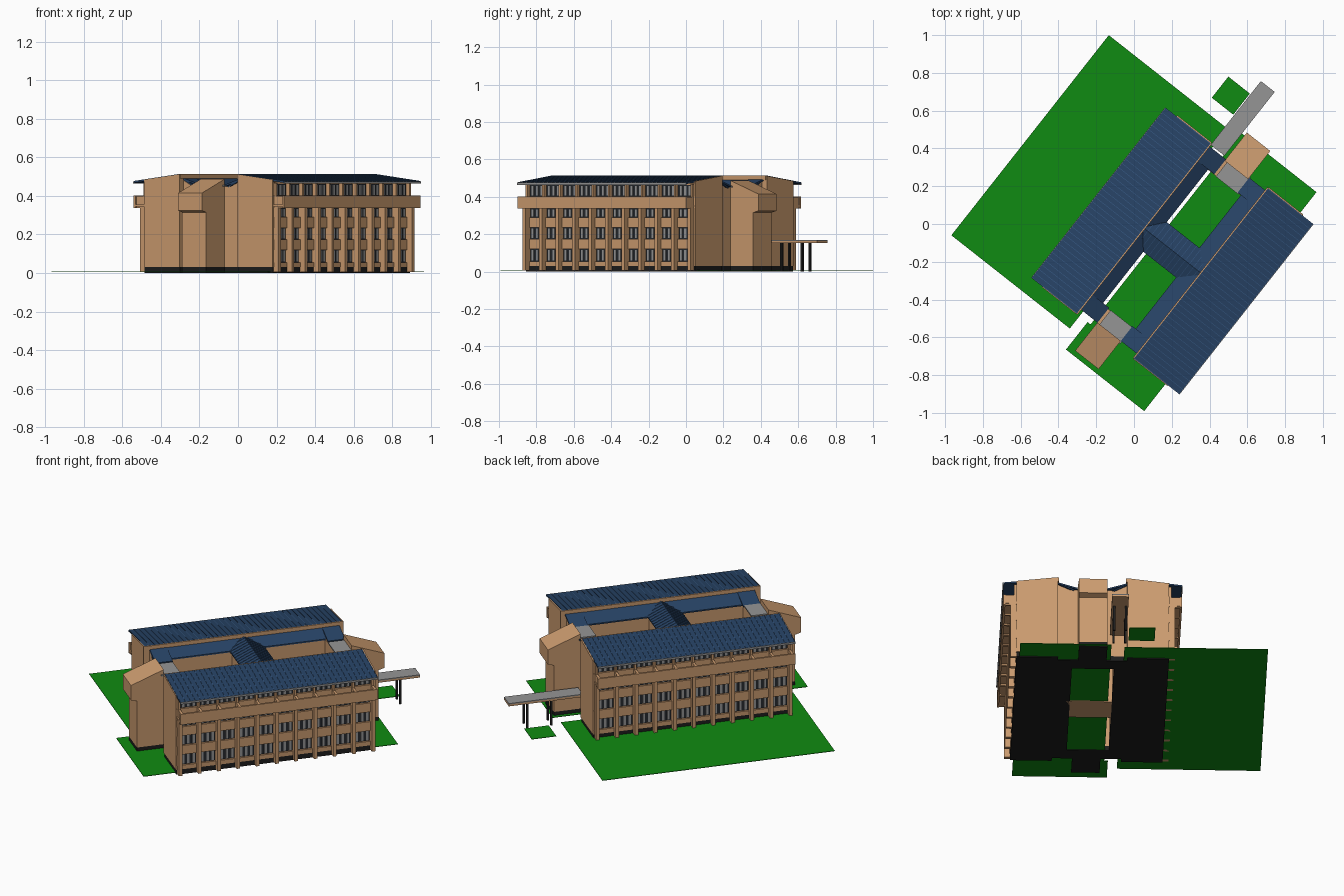
import bpy, bmesh, math
from mathutils import Matrix

if "Cube" in bpy.data.objects:
    bpy.data.objects.remove(bpy.data.objects["Cube"])

# The whole site is turned: local x runs across the wings, local y along them
TURN = Matrix.Rotation(math.radians(-38.2), 4, 'Z')
CX, CY = 0.248, 0.015          # centre of the building in local axes
B0, B1 = -0.56, 0.59           # ends of the long wings


def mat(name, rgb):
    m = bpy.data.materials.new(name)
    m.diffuse_color = (*rgb, 1)
    m.use_nodes = True
    m.node_tree.nodes["Principled BSDF"].inputs["Base Color"].default_value = m.diffuse_color
    return m


TAN = mat("tan_wall", (0.60, 0.33, 0.16))
BLUE = mat("blue_roof", (0.02, 0.055, 0.13))
SEAM = mat("seam_blue", (0.04, 0.11, 0.25))
GREEN = mat("grass", (0.005, 0.26, 0.006))
DARK = mat("dark_base", (0.012, 0.012, 0.012))
GLASS = mat("dark_glass", (0.02, 0.024, 0.03))
GREY = mat("grey", (0.30, 0.30, 0.30))


class Part:
    """Collects boxes and prisms, then becomes one object."""

    def __init__(self, name, material, side=1):
        self.name, self.material, self.side = name, material, side
        self.bm = bmesh.new()

    def mx(self, x):
        return x if self.side > 0 else 2 * CX - x

    def prism(self, profile, y0, y1):        # (x, z) profile along y
        self.loft([(x, y0, z) for x, z in profile], [(x, y1, z) for x, z in profile])

    def cross_prism(self, profile, x0, x1):  # (y, z) profile along x
        self.loft([(x0, y, z) for y, z in profile], [(x1, y, z) for y, z in profile])

    def loft(self, a, b):
        va = [self.bm.verts.new((self.mx(x), y, z)) for x, y, z in a]
        vb = [self.bm.verts.new((self.mx(x), y, z)) for x, y, z in b]
        n = len(va)
        self.bm.faces.new(va)
        self.bm.faces.new(vb[::-1])
        for i in range(n):
            j = (i + 1) % n
            self.bm.faces.new((va[j], va[i], vb[i], vb[j]))

    def box(self, x0, x1, y0, y1, z0, z1):
        self.prism([(x0, z0), (x1, z0), (x1, z1), (x0, z1)], y0, y1)

    def done(self):
        bmesh.ops.recalc_face_normals(self.bm, faces=self.bm.faces)
        me = bpy.data.meshes.new(self.name)
        self.bm.to_mesh(me)
        self.bm.free()
        me.materials.append(self.material)
        ob = bpy.data.objects.new(self.name, me)
        ob.matrix_world = TURN
        bpy.context.collection.objects.link(ob)


def box(name, material, *dims):
    p = Part(name, material)
    p.box(*dims)
    p.done()


BAYS = 10
STEP = (B1 - B0 - 0.03) / BAYS
FLOORS = [(0.055, 0.12), (0.175, 0.235), (0.29, 0.337), (0.402, 0.462)]


def wing(side, label):
    # body with outer slope, clerestory and lower inner slope
    p = Part(label + "_wing_body", TAN, side)
    p.prism([(0.66, 0.03), (0.66, 0.472), (0.44, 0.502), (0.44, 0.03)], B0 + .005, B1 - .005)
    inner = 0.36 if side > 0 else 0.37
    p.prism([(0.44, 0.03), (0.44, 0.482), (inner, 0.445), (inner, 0.03)], -0.53, 0.56)
    for y in (B0 - 0.004, B1 - 0.008):       # gable end walls
        p.prism([(0.672, 0.03), (0.672, 0.484), (0.44, 0.512), (0.44, 0.03)], y, y + 0.012)
    p.done()

    # dark plinth
    p = Part(label + "_plinth", DARK, side)
    p.box(0.44, 0.672, B0, B1, 0, 0.03)
    p.box(inner, 0.44, -0.53, 0.56, 0, 0.03)
    p.done()

    # spandrels, projecting upper balcony band and column fins
    p = Part(label + "_facade_bands", TAN, side)
    for z0, z1 in ((0.03, 0.055), (0.12, 0.175), (0.235, 0.29), (0.337, 0.402)):
        p.box(0.655, 0.674, B0, B1, z0, z1)
    p.box(0.733, 0.745, B0, B1 - 0.005, 0.337, 0.402)
    p.box(0.67, 0.735, B0, B1 - 0.005, 0.345, 0.357)
    p.done()
    p = Part(label + "_columns", TAN, side)
    for i in range(BAYS + 1):
        y = B0 + 0.004 + i * STEP
        p.box(0.66, 0.705, y, y + 0.02, 0.005, 0.34)
        p.box(0.66, 0.74, y + .003, y + 0.017, 0.337, 0.40)
        p.box(0.66, 0.685, y + .004, y + 0.016, 0.40, 0.468)
    p.done()

    # windows: dark glass strips with grey panes
    g = Part(label + "_window_glass", GLASS, side)
    q = Part(label + "_window_panes", GREY, side)
    for z0, z1 in FLOORS:
        g.box(0.655, 0.662, B0 + 0.01, B1 - 0.01, z0, z1)
        for i in range(BAYS):
            for k in range(3):
                y = B0 + 0.034 + i * STEP + k * 0.030
                q.box(0.66, 0.666, y, y + 0.014, z0 + 0.004, z1 - 0.004)
    g.done()
    q.done()

    # main roof slab, inner roof strip, seams and eave fascia
    p = Part(label + "_roof", BLUE, side)
    p.prism([(0.745, 0.468), (0.745, 0.476), (0.438, 0.513), (0.438, 0.503)], B0, B1 - 0.003)
    edge = 0.35 if side > 0 else 0.366
    p.prism([(0.44, 0.484), (0.44, 0.492), (edge, 0.452), (edge, 0.444)], -0.53, 0.565)
    for y0, y1 in ((-0.53, -0.43), (0.47, 0.57)):   # wider ends beside the links
        p.prism([(0.44, 0.484), (0.44, 0.493), (0.325, 0.457), (0.325, 0.448)], y0, y1)
    p.done()
    p = Part(label + "_roof_seams", SEAM, side)
    for i in range(41):
        y = B0 + 0.002 + i * (B1 - B0 - 0.009) / 40
        p.prism([(0.745, 0.475), (0.745, 0.478), (0.44, 0.515), (0.44, 0.511)], y, y + 0.002)
    p.done()
    p = Part(label + "_ridge_trim", TAN, side)
    p.box(0.434, 0.441, B0, B1, 0.49, 0.513)
    p.done()
    p = Part(label + "_eave_fascia", GREY, side)
    p.box(0.742, 0.748, B0, B1 - 0.003, 0.464, 0.476)
    p.done()


wing(1, "east")
wing(-1, "west")

# Central cross wing with gable roof between the two courts
box("cross_wing", TAN, 0.10, 0.40, -0.072, 0.105, 0, 0.446)
p = Part("cross_wing_roof", BLUE)
p.cross_prism([(-0.085, 0.444), (-0.085, 0.452), (CY, 0.497), (0.115, 0.452),
               (0.115, 0.444)], 0.057, 0.439)
p.done()
p = Part("cross_roof_seams", SEAM)
for i in range(13):
    x = 0.08 + i * 0.028
    p.cross_prism([(-0.085, 0.452), (-0.085, 0.455), (CY, 0.500), (0.115, 0.455),
                   (0.115, 0.452), (CY, 0.497)], x, x + 0.002)
p.done()

# End links and stair towers, mirrored about the building centre
for s, label in ((1, "north"), (-1, "south")):
    def yy(a, b):
        return tuple(sorted((CY + s * a, CY + s * b)))
    box(label + "_link", TAN, 0.058, 0.438, *yy(0.453, 0.545), 0.03, 0.45)
    box(label + "_link_plinth", DARK, 0.058, 0.438, *yy(0.453, 0.545), 0, 0.03)
    box(label + "_link_roof", GREY, 0.185, 0.335, *yy(0.45, 0.56), 0.45, 0.458)
    p = Part(label + "_tower", TAN)
    o, i = CY + s * 0.735, CY + s * 0.545
    p.cross_prism([(i, 0.03), (CY + s * 0.70, 0.03), (CY + s * 0.70, 0.315), (o, 0.325),
                   (o, 0.415), (i, 0.487)], 0.17, 0.328)
    p.done()
    box(label + "_tower_plinth", DARK, 0.17, 0.328, *yy(0.545, 0.70), 0, 0.03)

# Raised entrance walkway on thin posts
box("walkway_beam", TAN, 0.06, 0.153, 0.58, 1.01, 0.153, 0.164)
box("walkway_deck", GREY, 0.06, 0.153, 0.58, 1.01, 0.164, 0.17)
p = Part("walkway_posts", DARK)
for y in (0.76, 0.90):
    for x in (0.072, 0.138):
        p.box(x - 0.006, x + 0.006, y - 0.006, y + 0.006, 0, 0.154)
p.done()

# Lawns
p = Part("lawns", GREEN)
for x0, x1, y0, y1 in ((-0.723, 0.075, -0.645, 0.703), (0.148, 0.655, -0.745, 0.73),
                       (-0.09, 0.055, 0.78, 0.922)):
    p.box(x0, x1, y0, y1, 0.005, 0.008)
p.box(0.128, 0.15, -0.745, -0.56, 0.005, 0.008)
p.done()
